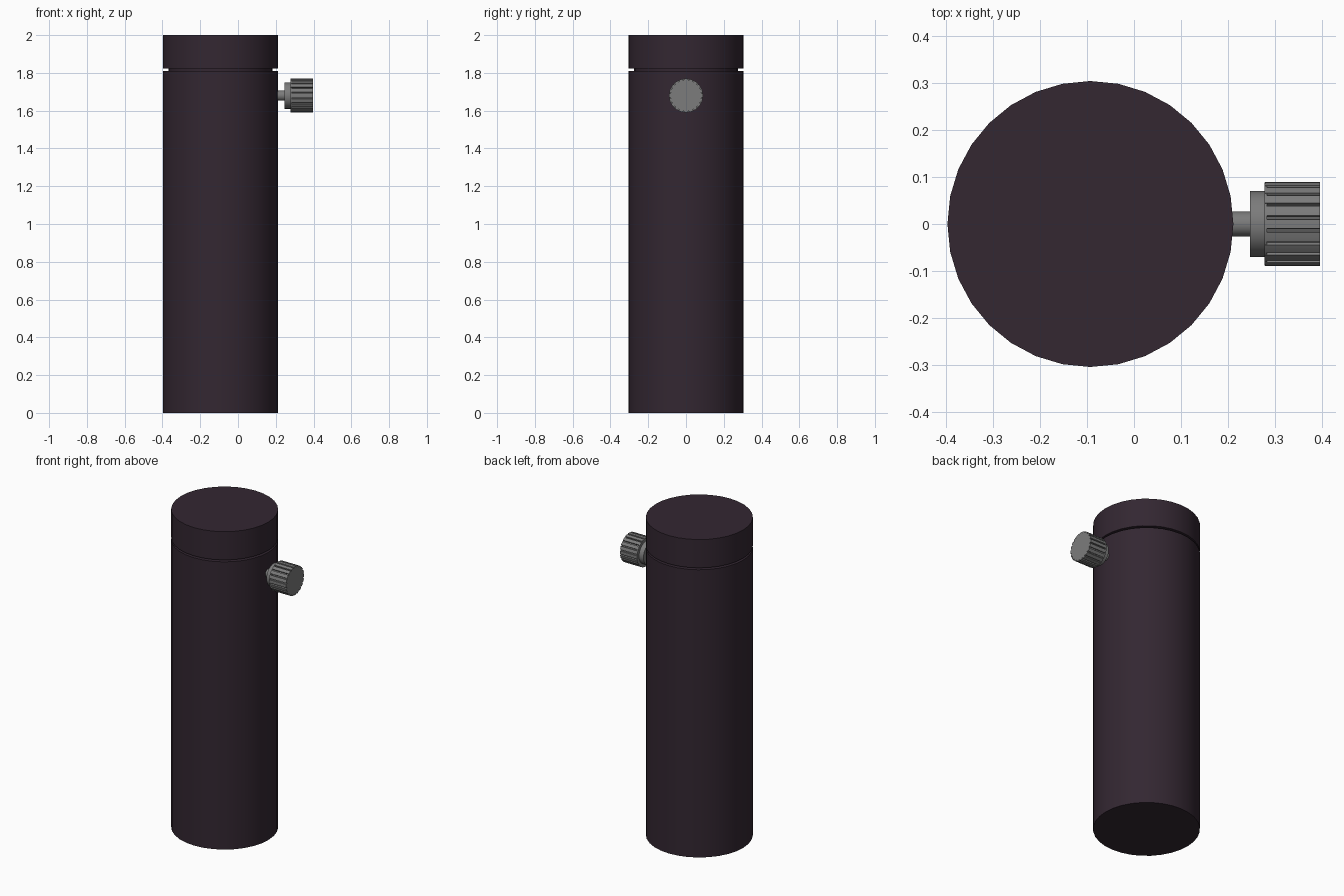
import bpy, bmesh, math
from mathutils import Matrix

old = bpy.data.objects.get("Cube")
if old:
    bpy.data.objects.remove(old, do_unlink=True)


def material(name, rgb):
    m = bpy.data.materials.new(name)
    m.use_nodes = True
    m.diffuse_color = (*rgb, 1)
    bsdf = m.node_tree.nodes["Principled BSDF"]
    bsdf.inputs["Base Color"].default_value = (*rgb, 1)
    bsdf.inputs["Roughness"].default_value = 0.6
    return m


plum = material("dark plum", (0.033, 0.02, 0.031))
grey = material("mid grey", (0.2, 0.2, 0.2))


def lathe(name, rings, sections, mat, matrix):
    """Skin stacked rings; each ring is (height, scale), sections gives (radius, angle)."""
    bm = bmesh.new()
    loops = [[bm.verts.new((s * r * math.cos(a), s * r * math.sin(a), z))
              for r, a in sections] for z, s in rings]
    n = len(sections)
    for low, high in zip(loops, loops[1:]):
        for i in range(n):
            j = (i + 1) % n
            bm.faces.new((low[i], low[j], high[j], high[i]))
    bm.faces.new(loops[0][::-1])
    bm.faces.new(loops[-1])
    bm.transform(matrix)
    mesh = bpy.data.meshes.new(name)
    bm.to_mesh(mesh)
    bm.free()
    mesh.materials.append(mat)
    ob = bpy.data.objects.new(name, mesh)
    bpy.context.collection.objects.link(ob)
    bpy.ops.object.select_all(action='DESELECT')
    ob.select_set(True)
    bpy.context.view_layer.objects.active = ob
    bpy.ops.object.shade_smooth_by_angle(angle=math.radians(25))
    return ob


def circle(radius, sides):
    return [(radius, math.tau * i / sides) for i in range(sides)]


# Canister: body, recessed neck and lid
upright = Matrix.Translation((-0.093, 0, 0))
lathe("body", [(0, 1), (1.81, 1)], circle(0.305, 32), plum, upright)
lathe("neck", [(1.8, 1), (1.83, 1)], circle(0.275, 32), plum, upright)
lathe("lid", [(1.822, 1), (2, 1)], circle(0.305, 32), plum, upright)

# Side knob: shaft, collar and fluted grip along +x
sideways = Matrix.Translation((0, 0, 1.68)) @ Matrix.Rotation(math.pi / 2, 4, 'Y')
lathe("knob_shaft", [(0.18, 1), (0.26, 1)], circle(0.027, 24), grey, sideways)
lathe("knob_collar", [(0.247, 1), (0.285, 1)], circle(0.07, 32), grey, sideways)

flutes = 20
step = math.tau / flutes
fluted = []
for i in range(flutes):
    for radius, offset in ((0.09, -0.35), (0.09, 0), (0.09, 0.35), (0.082, 0.4), (0.082, 0.6)):
        fluted.append((radius, (i + offset) * step))
lathe("knob_grip", [(0.279, 1), (0.397, 1)], fluted, grey, sideways)
lathe("knob_back_rim", [(0.278, 1), (0.284, 1)], circle(0.089, 40), grey, sideways)
